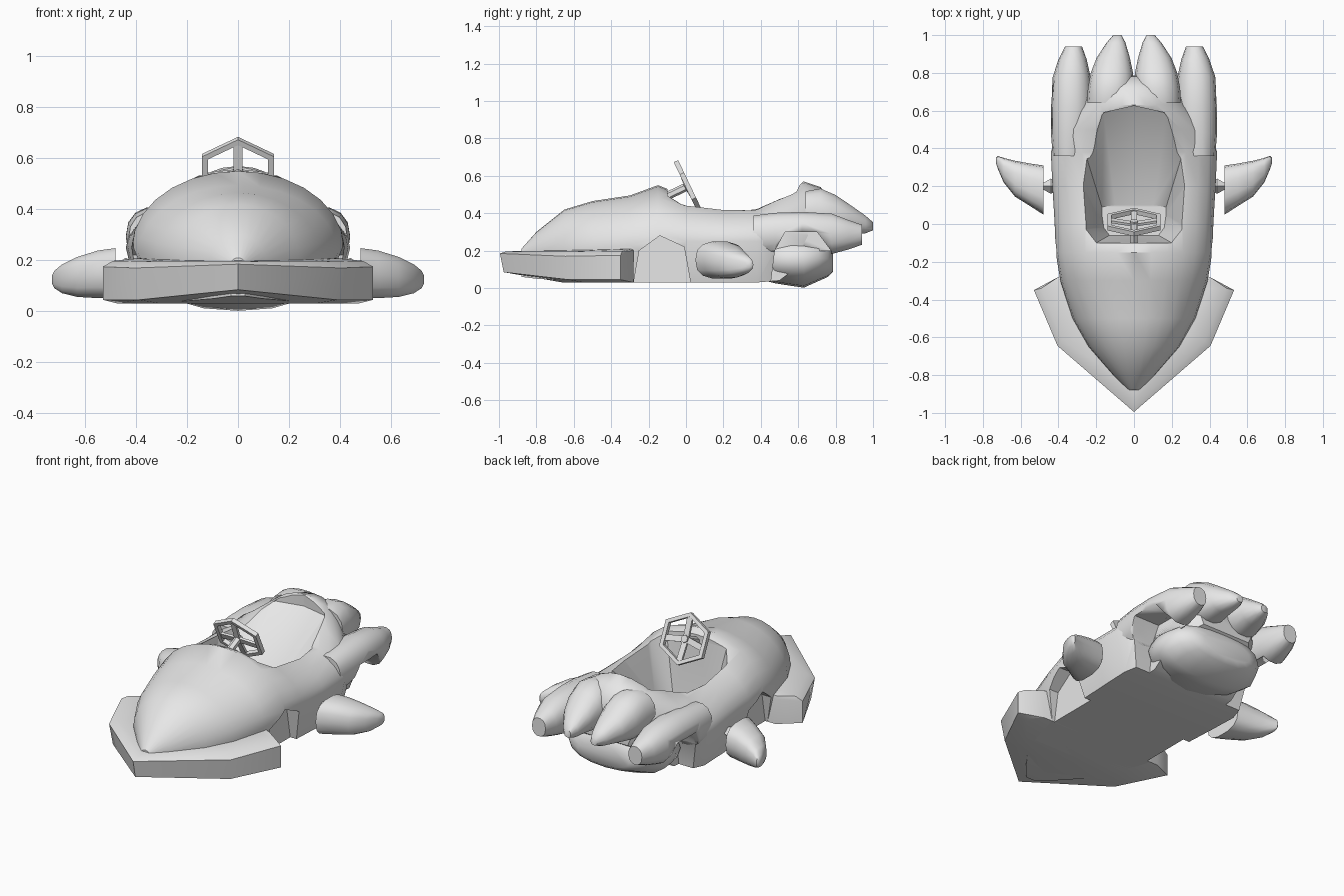
import bpy, bmesh, math
from math import cos, sin, pi, radians
from mathutils import Vector

cube = bpy.data.objects.get("Cube")
if cube:
    bpy.data.objects.remove(cube)

grey = bpy.data.materials.new("plain grey")
grey.use_nodes = True
grey.diffuse_color = (0.8, 0.8, 0.8, 1)
grey.node_tree.nodes["Principled BSDF"].inputs["Base Color"].default_value = (0.8, 0.8, 0.8, 1)


def finish(ob, name, angle=35):
    ob.name = name
    ob.data.materials.clear()
    ob.data.materials.append(grey)
    bpy.ops.object.select_all(action='DESELECT')
    ob.select_set(True)
    bpy.context.view_layer.objects.active = ob
    bpy.ops.object.shade_smooth_by_angle(angle=radians(angle))
    return ob


def loft(name, rings, angle=35):
    """Skin a row of equal-length rings and cap both ends."""
    bm = bmesh.new()
    rows = [[bm.verts.new(p) for p in ring] for ring in rings]
    n = len(rows[0])
    for a, b in zip(rows, rows[1:]):
        for i in range(n):
            j = (i + 1) % n
            bm.faces.new((a[i], a[j], b[j], b[i]))
    bm.faces.new(rows[0])
    bm.faces.new(rows[-1])
    bmesh.ops.recalc_face_normals(bm, faces=bm.faces)
    me = bpy.data.meshes.new(name)
    bm.to_mesh(me)
    bm.free()
    ob = bpy.data.objects.new(name, me)
    bpy.context.collection.objects.link(ob)
    return finish(ob, name, angle)


def power(v, p):
    return math.copysign(abs(v) ** p, v)


def oval(n, p=1.0):
    return [(power(cos(2 * pi * i / n), p), power(sin(2 * pi * i / n), p)) for i in range(n)]


def tube(name, stations, n=14, p=0.9):
    """Ovals along y: (y, centre x, centre z, radius x, radius z)."""
    return loft(name, [[(cx + rx * u, y, cz + rz * v) for u, v in oval(n, p)]
                       for y, cx, cz, rx, rz in stations], 50)


def cut(ob, cutter):
    mod = ob.modifiers.new("cut", 'BOOLEAN')
    mod.operation = 'DIFFERENCE'
    mod.solver = 'EXACT'
    mod.object = cutter
    bpy.context.view_layer.objects.active = ob
    bpy.ops.object.modifier_apply(modifier=mod.name)


# Main hull: rounded top over a flat floor (y, half width, top, waist, bottom)
hull_stations = [
    (-.88, .03, .21, .18, .06), (-.80, .11, .30, .19, .05), (-.65, .24, .42, .2, .04),
    (-.50, .325, .465, .21, .03), (-.30, .39, .495, .23, .03), (-.15, .415, .55, .25, .03),
    (0, .42, .49, .25, .03), (.2, .432, .463, .25, .03), (.38, .44, .45, .25, .03),
    (.5, .4, .51, .25, .04), (.63, .28, .57, .28, .14), (.72, .24, .54, .28, .2),
    (.78, .18, .45, .29, .24)]
rings = []
for y, w, top, waist, low in hull_stations:
    ring = [(w * cos(pi * i / 14), y, waist + (top - waist) * sin(pi * i / 14)) for i in range(15)]
    rings.append(ring + [(-.88 * w, y, low), (.88 * w, y, low)])
hull = loft("hull", rings, 40)

# Cockpit opening: sloping walls and a reclined seat back
rim = [(0, -.1), (.2, -.1), (.27, -.03), (.3, .25), (.275, .43), (.16, .59), (0, .625)]
well = [(0, -.06), (.13, -.06), (.16, -.02), (.17, .05), (.17, .09), (.1, .1), (0, .1)]


def mirrored(half, z):
    return [(x, y, z) for x, y in half] + [(-x, y, z) for x, y in half[-2:0:-1]]


cockpit = loft("cockpit_cutter", [mirrored(well, .16), mirrored(rim, .5), mirrored(rim, .8)])
cut(hull, cockpit)

# Side parts
front_arch = [(-.285, .0), (-.25, .2), (-.14, .28), (-.01, .22), (.03, .0)]
rear_arch = [(.45, .0), (.475, .2), (.53, .3), (.7, .3), (.775, .2), (.785, .0)]
for s, side in ((1, "left"), (-1, "right")):
    arches = [loft("arch_cutter", [[(s * x, y, z) for y, z in prof] for x in (depth, .6)])
              for prof, depth in ((front_arch, .33), (rear_arch, .27))]

    # Outer tail lobe doubling as the rear fender
    outer = tube(side + "_outer_tail", [
        (.36, s * .34, .28, .09, .11), (.48, s * .335, .29, .105, .115),
        (.62, s * .33, .295, .11, .115), (.78, s * .33, .29, .1, .11),
        (.87, s * .325, .285, .075, .08), (.94, s * .32, .285, .045, .055)])
    cut(outer, cockpit)
    for arch in arches:
        cut(hull, arch)
    cut(outer, arches[1])
    for arch in arches:
        bpy.data.objects.remove(arch)

    # Inner tail lobe
    tube(side + "_inner_tail", [
        (.64, s * .13, .40, .12, .12), (.72, s * .122, .40, .122, .135),
        (.80, s * .117, .385, .112, .115), (.88, s * .11, .365, .088, .08),
        (.96, s * .095, .34, .05, .048), (1.0, s * .088, .33, .022, .022)])

    # Wing-shaped side pod (x, y range, z range)
    pod = [(.48, .05, .31, .05, .25), (.55, .095, .32, .05, .24), (.63, .145, .335, .055, .215),
           (.69, .22, .35, .07, .185), (.72, .29, .36, .09, .16), (.73, .32, .35, .11, .14)]
    loft(side + "_pod", [[(s * x, (a + b) / 2 + (b - a) / 2 * u, (c + d) / 2 + (d - c) / 2 * v)
                          for u, v in oval(14, .75)] for x, a, b, c, d in pod], 50)

    # Small axle peg between hull and pod
    loft(side + "_axle_peg", [[(s * x, .2 + r * u, .17 + r * v) for u, v in oval(4)]
                              for x, r in ((.40, .02), (.44, .04), (.485, .015))], 10)

bpy.data.objects.remove(cockpit)
finish(hull, "hull", 40)

# Rounded rear belly
tube("rear_belly", [
    (.42, 0, .15, .24, .11), (.48, 0, .15, .3, .125), (.56, 0, .15, .32, .138),
    (.63, 0, .145, .32, .143), (.71, 0, .16, .29, .122), (.76, 0, .155, .24, .095),
    (.785, 0, .14, .17, .055)], 16)


# V-shaped front bumper, stacked from underside to top
def bumper_ring(half):
    return list(half) + [(-x, y, z) for x, y, z in half[-1:0:-1]]


back = (.4, -.28)
loft("front_bumper", [bumper_ring(h) for h in (
    [(0, -.66, .03), (.3, -.55, .03), (.47, -.35, .03), (*back, .03)],
    [(0, -.975, .085), (.39, -.63, .045), (.53, -.35, .045), (*back, .03)],
    [(0, -.995, .185), (.405, -.645, .17), (.53, -.35, .175), (*back, .18)],
    [(0, -.965, .195), (.375, -.62, .195), (.49, -.34, .198), (*back, .2)],
    [(0, -.86, .2), (.28, -.58, .203), (.4, -.34, .207), (.36, -.28, .21)])], 40)

# Steering wheel: hexagonal rim, spokes and column
centre = Vector((0, .01, .545))
tilt = radians(-64.5)
up = Vector((0, -cos(tilt), -sin(tilt)))
normal = Vector((0, -sin(tilt), cos(tilt)))
side_axis = Vector((1, 0, 0))
rim_rings = [(1.0, -1), (1.0, 1), (.84, 1), (.84, -1)]
bm = bmesh.new()
cols = []
for k in range(6):
    a = pi * k / 3
    out = side_axis * (.163 * sin(a)) + up * (.148 * cos(a))
    cols.append([bm.verts.new(centre + out * f + normal * (.013 * d)) for f, d in rim_rings])
for k in range(6):
    p, q = cols[k], cols[(k + 1) % 6]
    for i in range(4):
        j = (i + 1) % 4
        bm.faces.new((p[i], p[j], q[j], q[i]))
bmesh.ops.recalc_face_normals(bm, faces=bm.faces)
mesh = bpy.data.meshes.new("steering_rim")
bm.to_mesh(mesh)
bm.free()
wheel = bpy.data.objects.new("steering_rim", mesh)
bpy.context.collection.objects.link(wheel)
finish(wheel, "steering_rim", 20)


def bar(name, a, b, across, r, thick, n=4):
    depth = (b - a).normalized().cross(across)
    corners = [(cos(pi / n + 2 * pi * i / n), sin(pi / n + 2 * pi * i / n)) for i in range(n)]
    loft(name, [[e + across * (r * u) + depth * (thick * v) for u, v in corners]
                for e in (a, b)], 20)


for k, angle in enumerate((0, 100, 180, 260)):
    a = radians(angle)
    out = side_axis * sin(a) + up * cos(a)
    bar(f"steering_spoke_{k + 1}", centre - normal * .012, centre + out * .128,
        normal.cross(out), .024, .01)
bar("steering_column", centre + normal * .008, centre - normal * .17, side_axis, .022, .022, 6)
